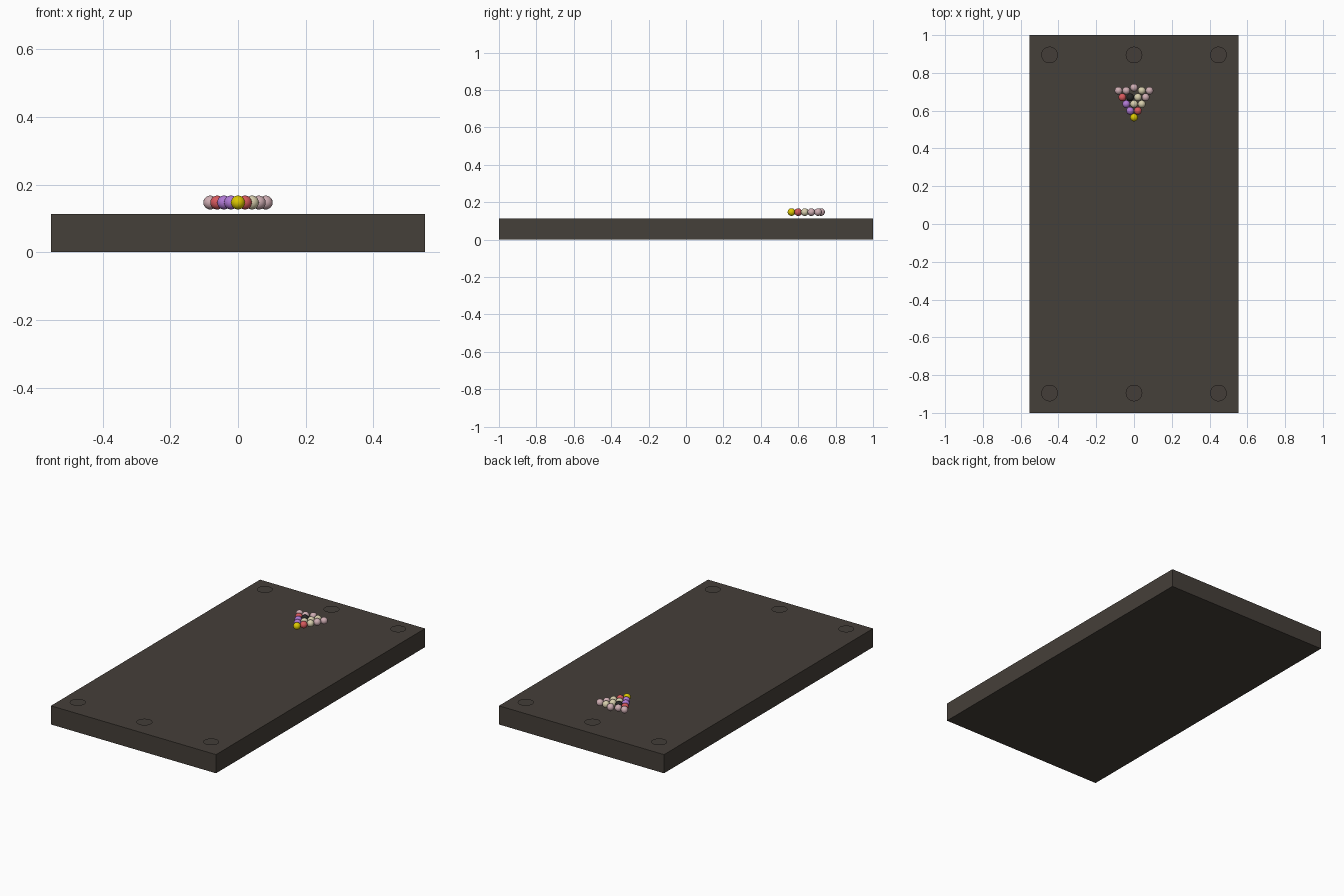
import bpy, bmesh, math
from mathutils import Matrix

if "Cube" in bpy.data.objects:
    bpy.data.objects.remove(bpy.data.objects["Cube"])


def mat(name, rgb):
    m = bpy.data.materials.new(name)
    m.diffuse_color = (*rgb, 1)
    m.use_nodes = True
    m.node_tree.nodes["Principled BSDF"].inputs["Base Color"].default_value = m.diffuse_color
    return m


slab_mat = mat("dark brown", (0.060, 0.050, 0.041))
pocket_mat = mat("pocket brown", (0.056, 0.047, 0.040))
ball_mats = {
    "Y": mat("yellow", (0.72, 0.58, 0.0)),
    "R": mat("red", (0.68, 0.10, 0.11)),
    "V": mat("purple", (0.43, 0.19, 0.66)),
    "C": mat("cream", (0.68, 0.62, 0.42)),
    "P": mat("pale pink", (0.62, 0.42, 0.45)),
    "K": mat("black", (0.02, 0.02, 0.02)),
}


def add(name, bm, material, smooth=False):
    me = bpy.data.meshes.new(name)
    for f in bm.faces:
        f.smooth = smooth
    bm.to_mesh(me)
    bm.free()
    me.materials.append(material)
    ob = bpy.data.objects.new(name, me)
    bpy.context.collection.objects.link(ob)
    return ob


# table slab
bm = bmesh.new()
bmesh.ops.create_cube(bm, size=1, matrix=Matrix.Translation((0, 0, 0.0565)) @ Matrix.Diagonal((1.106, 2, 0.113, 1)))
add("table_slab", bm, slab_mat)

# six flat pocket discs hovering just over the slab
for y in (-0.895, 0.895):
    for x in (-0.447, 0, 0.447):
        bm = bmesh.new()
        bmesh.ops.create_circle(bm, cap_ends=True, segments=32, radius=0.044,
                                matrix=Matrix.Translation((x, y, 0.122)))
        add("pocket", bm, pocket_mat)

# triangular rack of balls, one string per row from the front ball back
R = 0.0205
rows = ["Y", "VR", "VCC", "RKCP", "PPPCP"]
for r, row in enumerate(rows):
    for i, c in enumerate(row):
        x = (i - r / 2) * 2 * R
        y = 0.564 + r * 0.0355
        if r == 4 and i == 2:  # middle back ball sits slightly behind its row
            y += 0.016
        bm = bmesh.new()
        bmesh.ops.create_uvsphere(bm, u_segments=32, v_segments=16, radius=R,
                                  matrix=Matrix.Translation((x, y, 0.147)))
        add("ball", bm, ball_mats[c], True)
